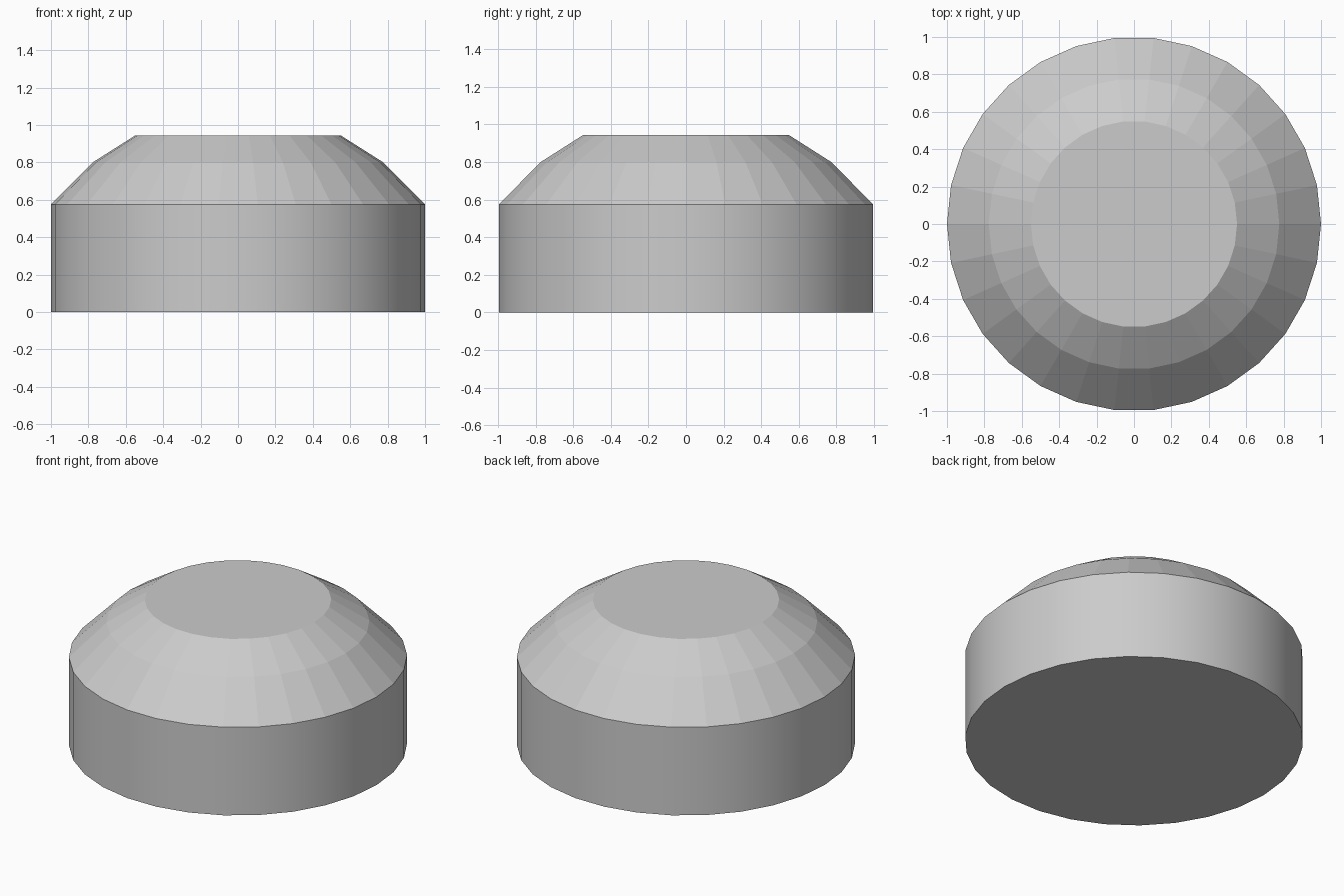
import bpy, bmesh, math

if "Cube" in bpy.data.objects:
    bpy.data.objects.remove(bpy.data.objects["Cube"])

SIDES = 30
# radius, height from the floor up to the flat top
PROFILE = [(1.0, 0.0), (1.0, 0.575), (0.777, 0.80), (0.551, 0.943)]

bm = bmesh.new()

# rings of the turned body
rings = []
for r, z in PROFILE:
    angles = [2 * math.pi * i / SIDES for i in range(SIDES)]
    rings.append([bm.verts.new((r * math.cos(a), r * math.sin(a), z)) for a in angles])

# smooth straight wall, then flat-faceted sloping bands
for level, (low, high) in enumerate(zip(rings, rings[1:])):
    for i in range(SIDES):
        j = (i + 1) % SIDES
        face = bm.faces.new((low[i], low[j], high[j], high[i]))
        face.smooth = level == 0

# flat bottom and top
bm.faces.new(rings[0][::-1])
bm.faces.new(rings[-1])

# sharp rims so the wall shading stays separate
for ring in rings:
    for i in range(SIDES):
        bm.edges.get((ring[i], ring[(i + 1) % SIDES])).smooth = False

mesh = bpy.data.meshes.new("domed_cap")
bm.to_mesh(mesh)
bm.free()
bpy.context.collection.objects.link(bpy.data.objects.new("domed_cap", mesh))
